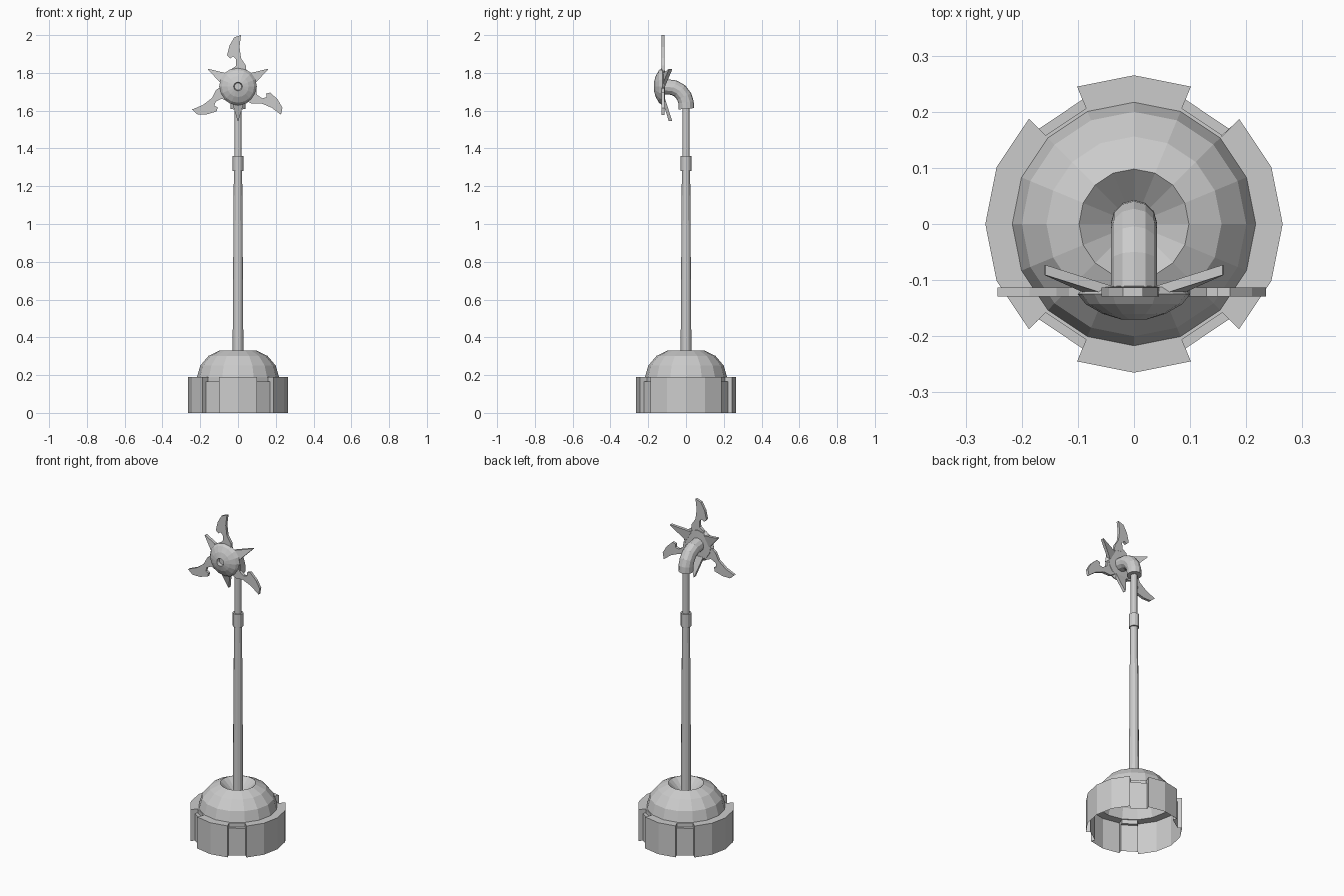
import bpy, bmesh, math
from mathutils import Vector, Matrix

if "Cube" in bpy.data.objects:
    bpy.data.objects.remove(bpy.data.objects["Cube"])


def finish(name, bm):
    bmesh.ops.remove_doubles(bm, verts=bm.verts, dist=0.0002)
    bmesh.ops.recalc_face_normals(bm, faces=bm.faces)
    me = bpy.data.meshes.new(name)
    bm.to_mesh(me)
    bm.free()
    ob = bpy.data.objects.new(name, me)
    bpy.context.collection.objects.link(ob)
    return ob


def face(bm, pts):
    # skip points that coincide on the axis
    clean = []
    for p in pts:
        if all((Vector(p) - q).length > 1e-5 for q in clean):
            clean.append(Vector(p))
    if len(clean) > 2:
        bm.faces.new([bm.verts.new(p) for p in clean])


def polar(r, a, z):
    return Vector((r * math.cos(a), r * math.sin(a), z))


def strip(bm, profile, a, b):
    for (r0, z0), (r1, z1) in zip(profile, profile[1:]):
        face(bm, [polar(r0, a, z0), polar(r0, b, z0), polar(r1, b, z1), polar(r1, a, z1)])


def lathe(name, profile, n, matrix=None):
    bm = bmesh.new()
    for i in range(n):
        strip(bm, profile, math.tau * i / n, math.tau * (i + 1) / n)
    if matrix:
        bm.transform(matrix)
    return finish(name, bm)


def prism(name, front, back, matrix):
    # join two matching outlines into a solid plate
    bm = bmesh.new()
    face(bm, front)
    face(bm, back)
    n = len(front)
    for i in range(n):
        j = (i + 1) % n
        face(bm, [front[i], front[j], back[j], back[i]])
    bm.transform(matrix)
    return finish(name, bm)


# base ring: open underneath, four segments carry a stepped recess
wall = [(0.265, 0), (0.265, 0.19), (0.217, 0.19)]
recess = [(0.24, 0), (0.24, 0.165), (0.223, 0.165), (0.223, 0.19), (0.217, 0.19)]
cheek = [(0.265, 0), (0.265, 0.19), (0.223, 0.19), (0.223, 0.165), (0.24, 0.165), (0.24, 0)]
bm = bmesh.new()
for i in range(16):
    a, b = math.tau * i / 16, math.tau * (i + 1) / 16
    if i in (2, 5, 10, 13):
        strip(bm, recess, a, b)
        for t in (a, b):
            face(bm, [polar(r, t, z) for r, z in cheek])
    else:
        strip(bm, wall, a, b)
finish("base_ring", bm)

# dome with a sunken cup on top
lathe("base_dome", [(0.217, 0.19), (0.2, 0.25), (0.156, 0.302), (0.098, 0.33), (0.03, 0.27), (0, 0.27)], 16)

# pole, collar and thinner upper pole
lathe("pole", [(0, 0.265), (0.029, 0.265), (0.022, 1.285), (0, 1.285)], 12)
lathe("pole_collar", [(0, 1.28), (0.029, 1.28), (0.029, 1.36), (0, 1.36)], 12)
lathe("upper_pole", [(0, 1.355), (0.019, 1.355), (0.019, 1.64), (0, 1.64)], 12)

# elbow tube from the pole to the hub
path = [(0.002, 1.61), (0.0, 1.645), (-0.01, 1.675), (-0.033, 1.705), (-0.065, 1.722), (-0.12, 1.728)]
tilt = [5, 8, 25, 45, 68, 90]
rings = []
for (y, z), t in zip(path, tilt):
    m = Matrix.Translation((0, y, z)) @ Matrix.Rotation(math.radians(t), 4, 'X')
    rings.append([m @ polar(0.041, math.tau * k / 12, 0) for k in range(12)])
bm = bmesh.new()
for r0, r1 in zip(rings, rings[1:]):
    for k in range(12):
        j = (k + 1) % 12
        face(bm, [r0[k], r0[j], r1[j], r1[k]])
face(bm, rings[0])
face(bm, rings[-1])
finish("elbow", bm)

# hub: shallow nose facing -y with a small centre hole
hub = Matrix.Translation((0, 0, 1.728))
to_front = hub @ Matrix.Rotation(math.pi / 2, 4, 'X')
lathe("hub", [(0, 0.11), (0.085, 0.112), (0.1, 0.125), (0.086, 0.143), (0.056, 0.16),
              (0.023, 0.17), (0.019, 0.152), (0, 0.152)], 16, to_front)

# three hooked blades with three swept-back spikes between them
blade = [(0.016, 0.272), (0.008, 0.21), (0.016, 0.15), (0.042, 0.11), (0.045, 0.07), (-0.04, 0.07),
         (-0.04, 0.088), (-0.012, 0.108), (-0.01, 0.143), (-0.026, 0.159), (-0.042, 0.148),
         (-0.058, 0.164), (-0.045, 0.217), (-0.02, 0.26)]
spike = [(-0.036, -0.128, 0.068), (0.036, -0.128, 0.068), (0.002, -0.091, 0.183), (-0.002, -0.091, 0.183)]
for i in range(3):
    turn = Matrix.Rotation(math.tau * i / 3, 4, 'Y')
    prism(f"blade_{i + 1}", [(x, -0.129, z) for x, z in blade],
          [(x, -0.113, z) for x, z in blade], hub @ turn)
    half = Matrix.Rotation(math.pi / 3, 4, 'Y')
    prism(f"spike_{i + 1}", spike, [(x, y + 0.018, z) for x, y, z in spike], hub @ turn @ half)
